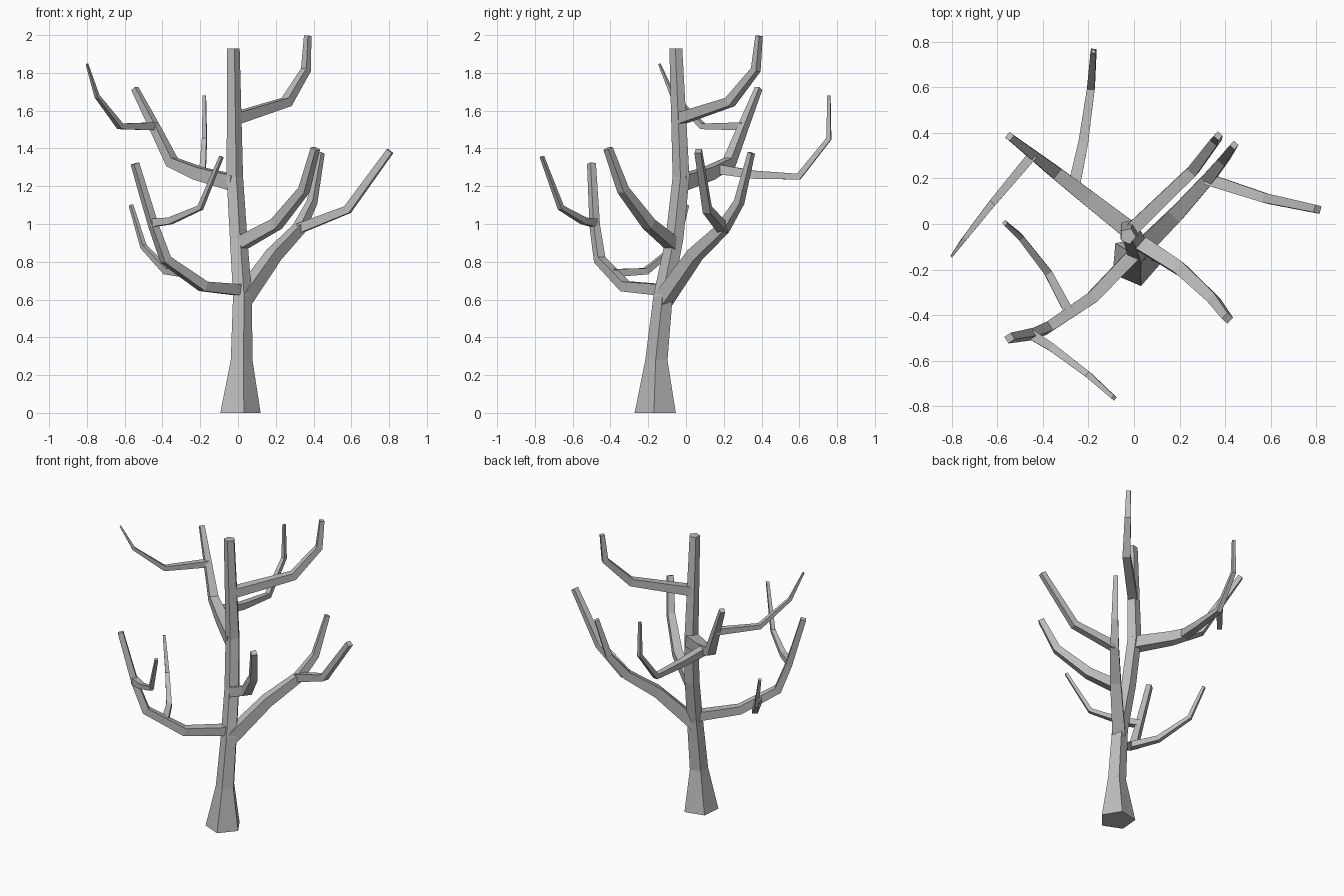
import bpy, bmesh, math
from mathutils import Vector

cube = bpy.data.objects.get("Cube")
if cube:
    bpy.data.objects.remove(cube, do_unlink=True)

bark = bpy.data.materials.new("grey_bark")
bark.use_nodes = True
grey = (0.5, 0.5, 0.5, 1)
bark.diffuse_color = grey
bark.node_tree.nodes["Principled BSDF"].inputs["Base Color"].default_value = grey


def skin_rings(name, rings):
    """Join matching rings of points into a closed, flat-shaded tube."""
    bm = bmesh.new()
    loops = [[bm.verts.new(point) for point in ring] for ring in rings]
    sides = len(loops[0])
    for lower, upper in zip(loops, loops[1:]):
        for i in range(sides):
            j = (i + 1) % sides
            bm.faces.new((lower[i], lower[j], upper[j], upper[i]))
    bm.faces.new(reversed(loops[0]))
    bm.faces.new(loops[-1])
    bmesh.ops.recalc_face_normals(bm, faces=bm.faces)
    mesh = bpy.data.meshes.new(name)
    bm.to_mesh(mesh)
    bm.free()
    mesh.materials.append(bark)
    bpy.context.collection.objects.link(bpy.data.objects.new(name, mesh))


def polygon(sides, radius, start_angle):
    """Corners of a regular polygon as flat (a, b) offsets."""
    for k in range(sides):
        angle = start_angle + math.tau * k / sides
        yield radius * math.cos(angle), radius * math.sin(angle)


def grow_path(parent, place, heading, curl, steps):
    """Start part-way along the parent path and follow (outward, rise) steps,
    turning the compass heading by the curl after each one."""
    index = min(int(place), len(parent) - 2)
    path = [parent[index].lerp(parent[index + 1], place - index)]
    for step, (outward, rise) in enumerate(steps):
        angle = math.radians(heading + curl * step)
        path.append(path[-1] + Vector((outward * math.cos(angle),
                                       outward * math.sin(angle), rise)))
    return path


def branch(name, parent, place, heading, curl, base, tip, *steps):
    """Square limb tapering from base to tip half-width, mitred at its bends."""
    path = grow_path(parent, place, heading, curl, steps)
    run = path[-1] - path[0]
    across = Vector((run.y, -run.x, 0))
    last = len(path) - 1
    rings = []
    for i, point in enumerate(path):
        before = (point - path[max(i - 1, 0)]).normalized()
        after = (path[min(i + 1, last)] - point).normalized()
        along = (before + after).normalized()
        side = (across - along * across.dot(along)).normalized()
        up = side.cross(along)
        radius = math.sqrt(2) * (base + (tip - base) * i / last)
        rings.append([point + side * a + up * b
                      for a, b in polygon(4, radius, math.pi / 4)])
    skin_rings(name, rings)
    return path


# Five-sided trunk with level rings, flared at the foot
trunk = [Vector(p) for p in ((0.005, -0.16, 0), (0.015, -0.155, 0.28),
                             (0.02, -0.12, 0.62), (0, -0.06, 0.92),
                             (-0.02, -0.025, 1.25), (-0.027, -0.053, 1.93))]
girths = (0.115, 0.062, 0.054, 0.05, 0.047, 0.036)
skin_rings("trunk", [[centre + Vector((a, b, 0))
                      for a, b in polygon(5, girth, math.radians(-5))]
                     for centre, girth in zip(trunk, girths)])

# Lower back left limb and its fork
lower_left = branch("lower_left_branch", trunk, 1.93, 45, 3, 0.04, 0.014,
                    (0.24, 0.24), (0.2, 0.14), (0.11, 0.14), (0.08, 0.26))
branch("lower_left_fork", lower_left, 2, -18, 6, 0.026, 0.017,
       (0.27, 0.1), (0.23, 0.31))

# Middle front left limb
branch("middle_branch", trunk, 2.9, -33, -10, 0.034, 0.018,
       (0.24, 0.11), (0.2, 0.18), (0.1, 0.22))

# Upper back left limb
branch("upper_left_branch", trunk, 4.45, 44, 9, 0.03, 0.014,
       (0.39, 0.09), (0.17, 0.17), (0.02, 0.18))

# Upper back right limb, its fork and rear twig
upper_right = branch("upper_right_branch", trunk, 3.9, 142, 0, 0.04, 0.015,
                     (0.24, 0.05), (0.18, 0.06), (0.12, 0.19), (0.13, 0.2))
branch("upper_right_fork", upper_right, 3, 230, 2, 0.021, 0.005,
       (0.28, 0), (0.2, 0.16), (0.09, 0.17))
branch("rear_twig", upper_right, 1.4, 78, 4, 0.026, 0.008,
       (0.2, -0.03), (0.24, -0.01), (0.16, 0.2), (0, 0.23))

# Lower front right limb, its fork and side twig
lower_right = branch("lower_right_branch", trunk, 2.1, 226, -12, 0.03, 0.017,
                     (0.29, 0.02), (0.24, 0.14), (0.07, 0.18), (0.1, 0.33))
branch("lower_right_fork", lower_right, 3.05, -32, -5, 0.022, 0.009,
       (0.11, 0.01), (0.2, 0.07), (0.15, 0.27))
branch("side_twig", lower_right, 1.5, 118, 10, 0.021, 0.009,
       (0.2, 0.01), (0.2, 0.13), (0.09, 0.22))
